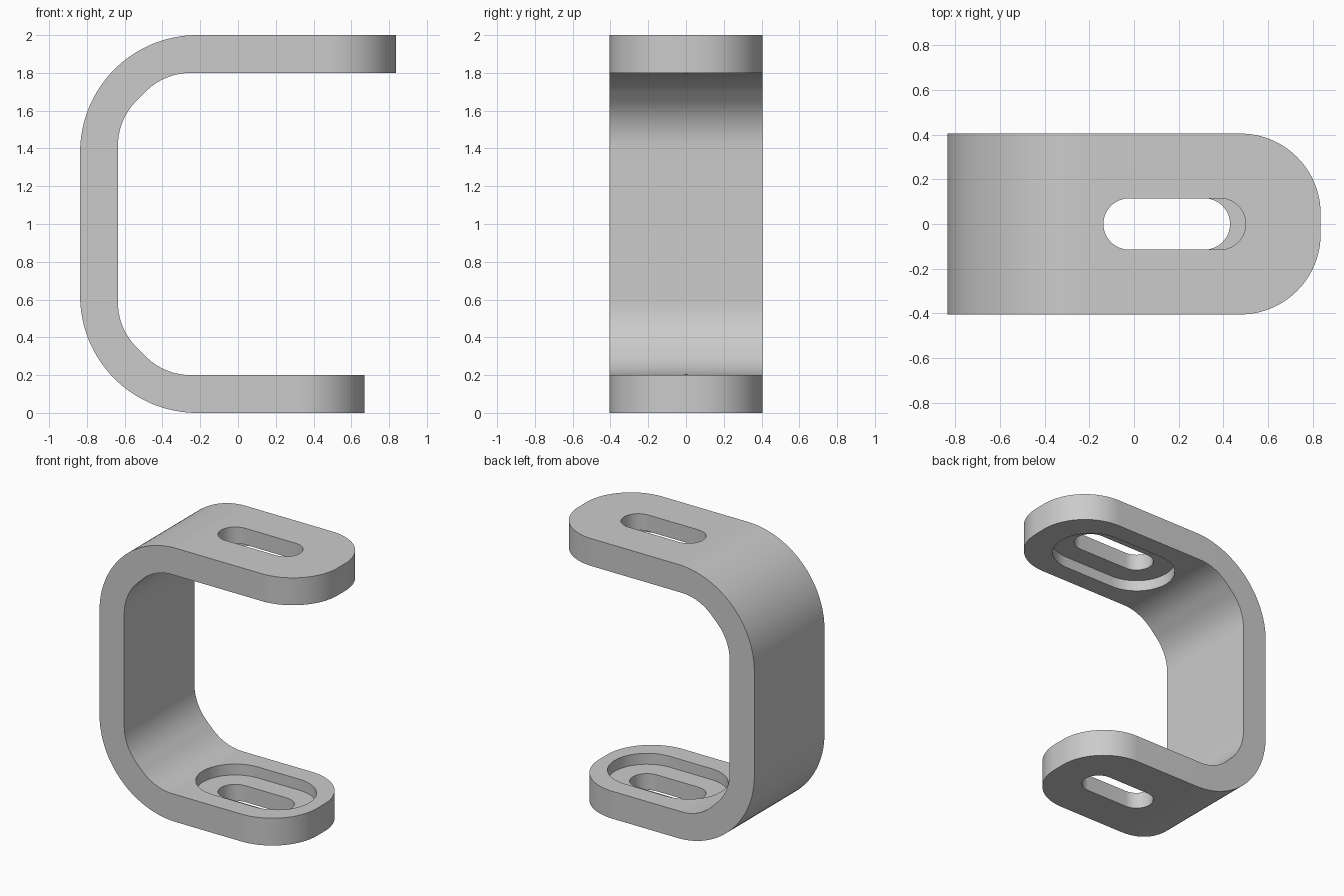
import bpy, bmesh
from math import sin, cos, pi, radians
from mathutils import Vector

if "Cube" in bpy.data.objects:
    bpy.data.objects.remove(bpy.data.objects["Cube"])

HALF_WIDTH = 0.405
BACK_X = -0.836
THICK = 0.2
CENTRE_Z = 1.0

grey = bpy.data.materials.new("plain_grey")
grey.use_nodes = True
colour = (0.6, 0.6, 0.6, 1)
grey.diffuse_color = colour
grey.node_tree.nodes["Principled BSDF"].inputs["Base Color"].default_value = colour


def arc(cx, cz, radius, start, end, steps):
    angles = [radians(start + (end - start) * i / steps) for i in range(steps + 1)]
    return [(cx + radius * cos(a), cz + radius * sin(a)) for a in angles]


def extrude(name, points, to_3d, offset):
    """Solid made by sweeping a closed outline along an offset."""
    bm = bmesh.new()
    face = bm.faces.new([bm.verts.new(to_3d(*p)) for p in points])
    swept = bmesh.ops.extrude_face_region(bm, geom=[face])["geom"]
    verts = [v for v in swept if isinstance(v, bmesh.types.BMVert)]
    bmesh.ops.translate(bm, verts=verts, vec=offset)
    bmesh.ops.recalc_face_normals(bm, faces=bm.faces)
    mesh = bpy.data.meshes.new(name)
    bm.to_mesh(mesh)
    bm.free()
    obj = bpy.data.objects.new(name, mesh)
    bpy.context.collection.objects.link(obj)
    mesh.materials.append(grey)
    return obj


# Side profile: round outer corners, chamfered and filleted inner corners
outer_r, inner_r, chamfer = 0.62, 0.34, 0.246
inner_x = BACK_X + THICK
tangent = inner_r * (2 ** 0.5 - 1)
inner_top = 1 - THICK
outer = arc(BACK_X + outer_r, 1 - outer_r, outer_r, 90, 180, 32)
inner = (arc(inner_x + inner_r, inner_top - chamfer - tangent, inner_r, 180, 135, 12)
         + arc(inner_x + chamfer + tangent, inner_top - inner_r, inner_r, 135, 90, 12))


def flip(points):
    return [(x, -z) for x, z in reversed(points)]


TOP_END, BOTTOM_END = 0.836, 0.67
profile = ([(TOP_END, 1)] + outer + flip(outer) + [(BOTTOM_END, -1), (BOTTOM_END, -inner_top)]
           + flip(inner) + inner + [(TOP_END, inner_top)])
bracket = extrude("bracket", profile,
                  lambda x, z: (x, -HALF_WIDTH, z + CENTRE_Z), Vector((0, 2 * HALF_WIDTH, 0)))

# Rounded ends of both arms
bm = bmesh.new()
bm.from_mesh(bracket.data)
corners = [e for e in bm.edges
           if all(v.co.x > 0.5 for v in e.verts)
           and abs(e.verts[0].co.z - e.verts[1].co.z) > THICK / 2]
bmesh.ops.bevel(bm, geom=corners, offset=0.36, offset_type='OFFSET',
                segments=20, profile=0.5, affect='EDGES')
bm.to_mesh(bracket.data)
bm.free()


def cut_slot(x0, x1, radius, z0, z1):
    outline = arc(x1, 0, radius, -90, 90, 24) + arc(x0, 0, radius, 90, 270, 24)
    cutter = extrude("slot_cutter", outline, lambda x, y: (x, y, z0), Vector((0, 0, z1 - z0)))
    cutter.hide_render = True
    mod = bracket.modifiers.new("slot", 'BOOLEAN')
    mod.operation, mod.solver, mod.object = 'DIFFERENCE', 'EXACT', cutter
    bpy.ops.object.modifier_apply(modifier=mod.name)
    bpy.data.objects.remove(cutter)


# Through slots, each with a wider recess on the inner side of its arm
bpy.context.view_layer.objects.active = bracket
bracket.select_set(True)
SLOT_R, RECESS_R, DEPTH = 0.115, 0.262, 0.08
slot_start = -0.137 + SLOT_R
for slot_end, low, high, recess_low, recess_high in (
        (0.5 - SLOT_R, 1.7, 2.1, 1.6, 2 - THICK + DEPTH),
        (0.43 - SLOT_R, -0.1, 0.3, THICK - DEPTH, 0.4)):
    cut_slot(slot_start, slot_end, RECESS_R, recess_low, recess_high)
    cut_slot(slot_start, slot_end, SLOT_R, low, high)

bpy.ops.object.shade_smooth_by_angle(angle=radians(30))
